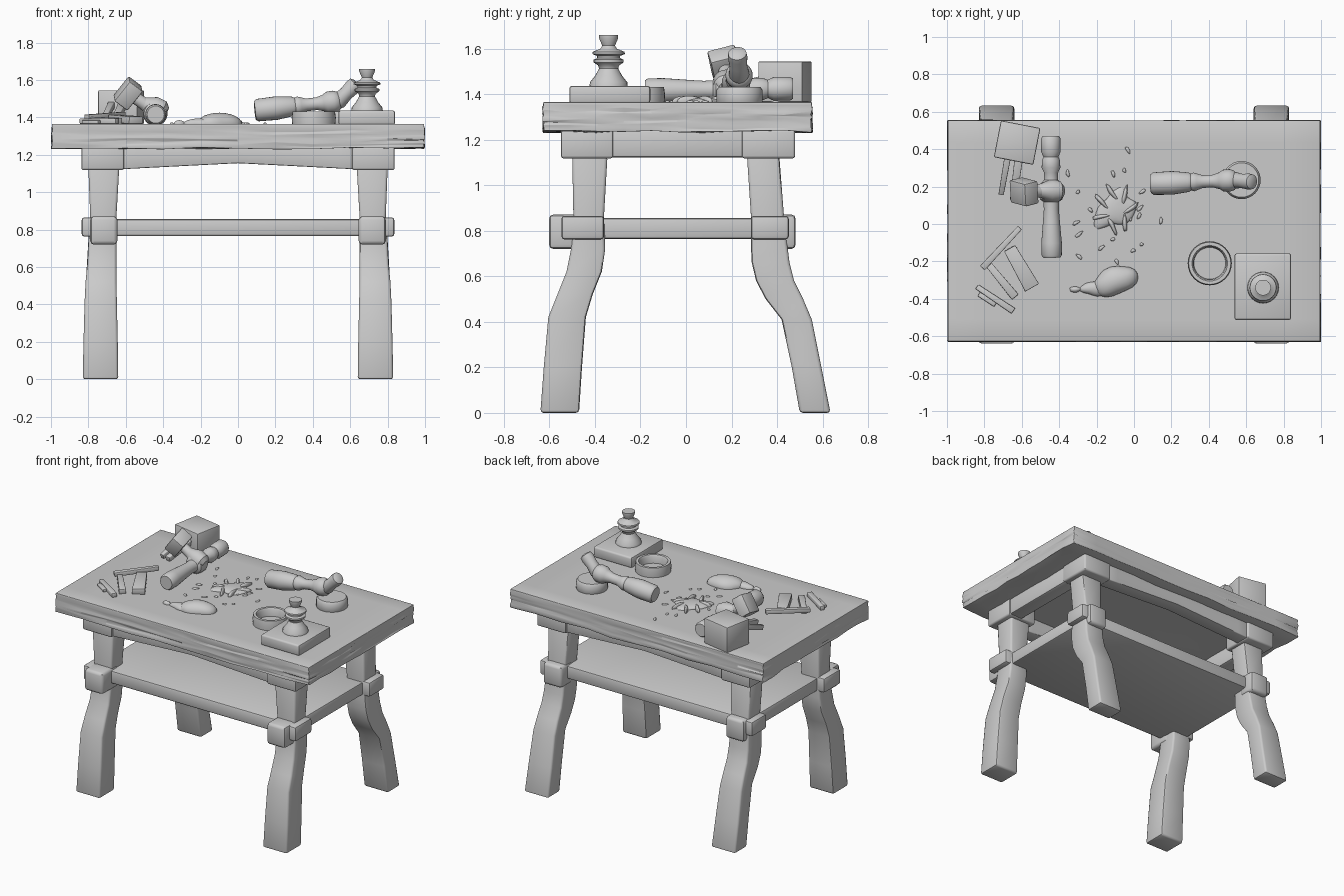
import bpy, bmesh, math, random
from mathutils import Vector, Euler

random.seed(4)
if "Cube" in bpy.data.objects:
    bpy.data.objects.remove(bpy.data.objects["Cube"], do_unlink=True)

clay = bpy.data.materials.new("clay grey")
clay.use_nodes = True
GREY = (0.6, 0.6, 0.6, 1)
clay.diffuse_color = GREY
clay.node_tree.nodes["Principled BSDF"].inputs["Base Color"].default_value = GREY
TOP = 1.365


def finish(name, bm, bevel=0.0, loc=(0, 0, 0), rot=(0, 0, 0), angle=45):
    """Soften the hard edges, then turn the bmesh into a smooth-shaded object."""
    bmesh.ops.recalc_face_normals(bm, faces=bm.faces)
    if bevel:
        hard = [e for e in bm.edges if e.is_manifold and e.calc_face_angle() > 0.6]
        bmesh.ops.bevel(bm, geom=hard, offset=bevel, segments=2, profile=0.5,
                        affect='EDGES', clamp_overlap=True)
    me = bpy.data.meshes.new(name)
    bm.to_mesh(me)
    bm.free()
    me.materials.append(clay)
    ob = bpy.data.objects.new(name, me)
    bpy.context.collection.objects.link(ob)
    ob.location, ob.rotation_euler = loc, rot
    bpy.ops.object.select_all(action='DESELECT')
    ob.select_set(True)
    bpy.context.view_layer.objects.active = ob
    bpy.ops.object.shade_smooth_by_angle(angle=math.radians(angle))
    return ob


def loft(name, rings, bevel=0.0, **kw):
    """Skin a list of closed rings and cap both ends."""
    bm = bmesh.new()
    rows = [[bm.verts.new(p) for p in ring] for ring in rings]
    n = len(rows[0])
    for a, b in zip(rows, rows[1:]):
        for i in range(n):
            bm.faces.new((a[i], a[(i + 1) % n], b[(i + 1) % n], b[i]))
    bm.faces.new(rows[0])
    bm.faces.new(rows[-1])
    return finish(name, bm, bevel, **kw)


def rect(x0, x1, y0, y1, z):
    return [(x0, y0, z), (x1, y0, z), (x1, y1, z), (x0, y1, z)]


def box(name, x, y, z, bevel=0.012):
    """Box from its x, y and z ranges."""
    return loft(name, [rect(*x, *y, z[0]), rect(*x, *y, z[1])], bevel)


def block(name, centre, size, rot=(0, 0, 0), bevel=0.008):
    """Turned box from its centre and size."""
    h = [s / 2 for s in size]
    rings = [rect(-h[0], h[0], -h[1], h[1], s * h[2]) for s in (-1, 1)]
    return loft(name, rings, bevel, loc=centre, rot=[math.radians(a) for a in rot])


def turned(name, start, end, profile, sides=24):
    """Lathe (position along axis 0..1, radius) pairs between two points."""
    start, end = Vector(start), Vector(end)
    axis = end - start
    q = axis.to_track_quat('Z', 'Y')
    rings = [[start + axis * t + q @ Vector((r * math.cos(a), r * math.sin(a), 0))
              for a in (math.tau * i / sides for i in range(sides))] for t, r in profile]
    return loft(name, rings, angle=40)


def stick(name, start, end, width, thick):
    """Flat tapered stick between two points."""
    start, end = Vector(start), Vector(end)
    q = (end - start).to_track_quat('Z', 'Y')
    rings = [[p + q @ Vector(c) for c in rect(-w, w, -h, h, 0)]
             for p, w, h in ((start, thick / 2, width * 0.4), (end, thick / 2, width / 2))]
    rings = [[p + q @ Vector((c[0], c[1], 0)) for c in rect(-width / 2 * k, width / 2 * k, -thick / 2, thick / 2, 0)]
             for p, k in ((start, 0.8), (end, 1.0))]
    return loft(name, rings, 0.004)


def lump(name, centre, size, turn=0, rough=0.15):
    """Flattened uneven pile."""
    bm = bmesh.new()
    bmesh.ops.create_icosphere(bm, subdivisions=3, radius=1)
    phase = random.uniform(0, 6)
    for v in bm.verts:
        a = math.atan2(v.co.y, v.co.x)
        k = 1 + rough * (math.sin(3 * a + phase) + 0.6 * math.sin(5 * a + 2 * phase + v.co.z))
        v.co = Vector((v.co.x * size[0] * k, v.co.y * size[1] * k, v.co.z * size[2]))
    return finish(name, bm, 0, centre, (0, 0, math.radians(turn)), 60)


# Table top with a slightly worn rim
bm = bmesh.new()
bmesh.ops.create_cube(bm, size=1)
bmesh.ops.subdivide_edges(bm, edges=bm.edges, cuts=9, use_grid_fill=True)
for v in bm.verts:
    x, y, z = v.co
    v.co = Vector((x * 1.99, y * 1.18 - 0.037, TOP - 0.065 + z * 0.13))
    if z < 0.4:
        v.co.z += random.uniform(-0.006, 0.006)
        v.co.x += random.uniform(-0.005, 0.005)
        v.co.y += random.uniform(-0.005, 0.005)
finish("table_top", bm, 0.009)

# Apron: arched long rails, straight side rails, corner blocks
for name, y0, y1 in (("front_rail", -0.535, -0.43), ("back_rail", 0.36, 0.465)):
    rings = []
    for i in range(-6, 7):
        x = i * 0.107
        low = 1.155 - 0.033 * abs(i) / 6
        rings.append([(x, y0, low), (x, y1, low), (x, y1, 1.245), (x, y0, 1.245)])
    loft(name, rings, 0.006)

# Legs as (height, inner x, outer x, near y, far y)
FRONT = [(0, .64, .83, -.64, -.47), (.2, .643, .826, -.625, -.457), (.42, .648, .82, -.605, -.44),
         (.52, .65, .815, -.565, -.41), (.62, .65, .805, -.525, -.37), (.72, .65, .80, -.505, -.355),
         (.87, .65, .79, -.495, -.36), (1.13, .635, .80, -.5, -.345)]
BACK = [(0, .64, .83, .50, .635), (.2, .643, .826, .465, .595), (.41, .648, .82, .42, .553),
        (.5, .65, .815, .35, .515), (.58, .65, .81, .308, .475), (.66, .65, .805, .289, .455),
        (.74, .65, .80, .285, .445), (.87, .65, .79, .285, .43), (1.13, .635, .80, .268, .41)]
for side, s in (("left", 1), ("right", -1)):
    def span(a, b):
        return sorted((s * a, s * b))
    for end, legs in (("front", FRONT), ("back", BACK)):
        loft(f"{end}_{side}_leg", [rect(*span(a, b), y0, y1, z) for z, a, b, y0, y1 in legs], 0.014)
    box(f"{side}_rail", span(.72, .828), (-0.45, 0.38), (1.122, 1.245))
    box(f"front_{side}_corner_block", span(.61, .838), (-0.55, -0.32), (1.118, 1.245))
    box(f"back_{side}_corner_block", span(.61, .838), (0.245, 0.48), (1.118, 1.245))
    # Collars that clasp the legs at shelf height
    box(f"front_{side}_collar", span(.645, .79), (-0.602, -0.42), (0.72, 0.872), 0.02)
    box(f"back_{side}_collar", span(.645, .79), (0.35, 0.482), (0.72, 0.872), 0.02)
    box(f"front_{side}_side_collar", span(.70, .836), (-0.548, -0.36), (0.762, 0.866), 0.015)
    box(f"back_{side}_side_collar", span(.70, .836), (0.285, 0.452), (0.762, 0.866), 0.015)

# Lower shelf
box("shelf", (-0.78, 0.78), (-0.50, 0.41), (0.765, 0.856))

# Square stamp with turned grip
box("stamp_base", (0.537, 0.84), (-0.513, -0.157), (TOP - .005, 1.437))
turned("stamp_grip", (0.69, -0.34, 1.43), (0.69, -0.34, 1.66),
       [(0, .085), (.1, .082), (.22, .06), (.36, .042), (.42, .046), (.48, .066), (.53, .066),
        (.56, .05), (.6, .05), (.64, .072), (.68, .07), (.74, .036), (.8, .028), (.94, .042), (1, .042)])

# Open ring dish
bm = bmesh.new()
DISH = [(.115, TOP - .005), (.118, 1.40), (.113, 1.432), (.095, 1.432), (.088, 1.42), (.085, 1.375)]
rows = [[bm.verts.new((0.405 + r * math.cos(math.tau * i / 32), -0.21 + r * math.sin(math.tau * i / 32), z))
         for i in range(32)] for r, z in DISH]
for a, b in zip(rows, rows[1:]):
    for i in range(32):
        bm.faces.new((a[i], a[(i + 1) % 32], b[(i + 1) % 32], b[i]))
bm.faces.new(rows[0])
bm.faces.new(rows[-1])
finish("ring_dish", bm)

# Round pad with a lever resting on it
turned("round_pad", (0.575, 0.235, TOP - .005), (0.575, 0.235, 1.432),
       [(0, .098), (.1, .102), (.8, .102), (1, .092)], 32)
turned("lever_handle", (0.09, 0.215, 1.437), (0.55, 0.235, 1.487),
       [(0, .05), (.03, .06), (.25, .063), (.44, .052), (.47, .045), (.5, .05), (.54, .044), (.6, .034),
        (.72, .034), (.8, .045), (.84, .058), (.92, .06), (.97, .052), (1, .035)])
turned("lever_head", (0.52, 0.235, 1.47), (0.635, 0.225, 1.585),
       [(0, .035), (.15, .045), (.5, .038), (.8, .043), (.95, .04), (1, .025)])

# Turned mallet lying along the depth, with side hammer head
turned("mallet_spindle", (-0.44, -0.18, 1.415), (-0.445, 0.47, 1.425),
       [(0, .046), (.02, .054), (.12, .055), (.3, .045), (.4, .04), (.46, .042), (.48, .06), (.52, .066),
        (.58, .066), (.61, .055), (.64, .038), (.7, .038), (.74, .05), (.8, .048), (.83, .04),
        (.87, .052), (.98, .052), (1, .044)])
turned("mallet_collar", (-0.52, 0.18, 1.48), (-0.38, 0.175, 1.425),
       [(0, .03), (.2, .04), (.5, .06), (.85, .055), (1, .03)])
turned("mallet_neck", (-0.59, 0.175, 1.53), (-0.45, 0.175, 1.44), [(0, .03), (1, .036)])
block("mallet_side_head", (-0.588, 0.172, 1.528), (0.09, 0.125, 0.135), (18, 36, 14))

# Block hammer with two handles
block("hammer_block", (-0.625, 0.435, 1.455), (0.215, 0.2, 0.18), (0, 0, -11))
stick("hammer_handle_a", (-0.71, 0.16, 1.40), (-0.675, 0.36, 1.47), 0.035, 0.035)
stick("hammer_handle_b", (-0.645, 0.13, 1.41), (-0.615, 0.36, 1.47), 0.045, 0.035)

# Loose sticks and shavings
stick("thin_stick", (-0.61, -0.02, 1.415), (-0.81, -0.235, 1.40), 0.035, 0.03)
stick("short_stick", (-0.775, -0.22, 1.385), (-0.635, -0.39, 1.38), 0.045, 0.035)
stick("wedge_stick", (-0.665, -0.13, 1.395), (-0.545, -0.34, 1.385), 0.085, 0.04)
stick("flat_stick_a", (-0.84, -0.335, 1.38), (-0.645, -0.465, 1.38), 0.035, 0.03)
stick("flat_stick_b", (-0.83, -0.375, 1.375), (-0.74, -0.43, 1.375), 0.03, 0.02)

# Powder heaps and crumbs
lump("front_heap", (-0.1, -0.305, TOP), (0.125, 0.075, 0.06), 20, 0.05)
lump("front_heap_tail", (-0.2, -0.345, TOP), (0.085, 0.04, 0.03), 0, 0.08)
lump("front_heap_crumb", (-0.315, -0.35, TOP), (0.03, 0.016, 0.02), 0, 0.05)
lump("middle_heap", (-0.1, 0.075, TOP), (0.12, 0.085, 0.022), 35, 0.16)
for i in range(7):
    a = i * 0.9
    lump(f"heap_ridge_{i}", (-0.1 + 0.08 * math.cos(a), 0.08 + 0.09 * math.sin(a), TOP + .004),
         (0.055, 0.012, 0.024), math.degrees(a) + random.uniform(-50, 50), 0.1)
for i in range(22):
    x, y = random.gauss(-0.1, 0.16), random.gauss(0.02, 0.15)
    lump(f"crumb_{i}", (x, y, TOP), (random.uniform(.008, .025), 0.009, 0.008), random.uniform(0, 180), 0.1)
